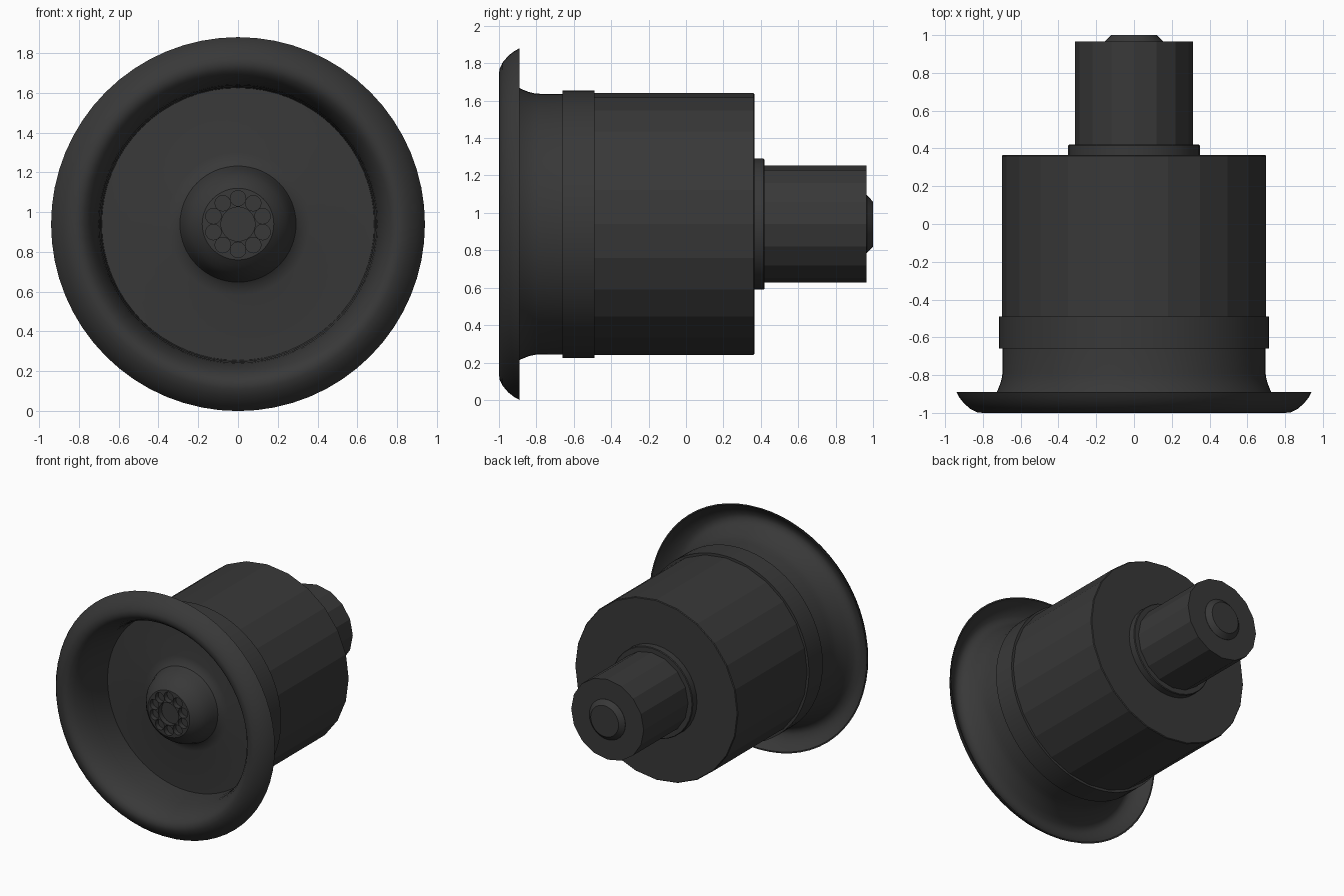
import bpy, bmesh, math
from mathutils import Vector

AXIS_Z = 0.94  # height of the shared axis, which runs along y

cube = bpy.data.objects.get("Cube")
if cube:
    bpy.data.objects.remove(cube, do_unlink=True)

rubber = bpy.data.materials.new("dark_rubber")
rubber.use_nodes = True
rubber.diffuse_color = (0.04, 0.04, 0.04, 1)
shader = rubber.node_tree.nodes["Principled BSDF"]
shader.inputs["Base Color"].default_value = rubber.diffuse_color
shader.inputs["Roughness"].default_value = 0.6


def select_only(obj):
    bpy.ops.object.select_all(action="DESELECT")
    obj.select_set(True)
    bpy.context.view_layer.objects.active = obj


def lathe(name, profile, sides, closed=False, smooth=None):
    """Turn (radius, y) points about the y axis."""
    bm = bmesh.new()
    verts = [bm.verts.new((r, y, 0)) for r, y in profile]
    edges = [bm.edges.new(pair) for pair in zip(verts, verts[1:])]
    if closed:
        edges.append(bm.edges.new((verts[-1], verts[0])))
    bmesh.ops.spin(bm, geom=verts + edges, cent=(0, 0, 0), axis=(0, 1, 0),
                   angle=math.tau, steps=sides, use_duplicate=False)
    bmesh.ops.remove_doubles(bm, verts=bm.verts, dist=0.0005)
    bmesh.ops.recalc_face_normals(bm, faces=bm.faces)
    mesh = bpy.data.meshes.new(name)
    bm.to_mesh(mesh)
    bm.free()
    mesh.materials.append(rubber)
    obj = bpy.data.objects.new(name, mesh)
    obj.location.z = AXIS_Z
    bpy.context.collection.objects.link(obj)
    if smooth:
        select_only(obj)
        bpy.ops.object.shade_smooth_by_angle(angle=math.radians(smooth))
    return obj


# Thin flared bell with a rolled lip
lathe("bell", [
    (0.685, -0.52), (0.685, -0.63), (0.69, -0.74), (0.703, -0.84),
    (0.72, -0.90), (0.742, -0.95), (0.77, -0.985), (0.80, -1.0),
    (0.83, -0.997), (0.865, -0.98), (0.90, -0.95), (0.925, -0.918),
    (0.94, -0.89), (0.93, -0.89), (0.905, -0.925), (0.87, -0.957),
    (0.83, -0.977), (0.80, -0.978), (0.77, -0.96), (0.745, -0.925),
    (0.722, -0.88), (0.706, -0.84), (0.697, -0.80), (0.695, -0.52),
], 64, closed=True, smooth=40)

# Clamp band around the joint
lathe("clamp_band", [(0.69, -0.66), (0.715, -0.66), (0.715, -0.49),
                     (0.69, -0.49)], 64, closed=True, smooth=40)

# Faceted housing
lathe("housing", [(0, -0.50), (0.70, -0.50), (0.70, 0.36),
                  (0.695, 0.365), (0, 0.365)], 24)

# Rear collar, plug and end button
lathe("rear_collar", [(0, 0.35), (0.35, 0.35), (0.35, 0.415),
                      (0.345, 0.42), (0, 0.42)], 32, smooth=30)
lathe("rear_plug", [(0, 0.40), (0.312, 0.40), (0.312, 0.965),
                    (0, 0.965)], 16)
lathe("end_button", [(0, 0.95), (0.155, 0.95), (0.155, 0.967),
                     (0.12, 1.0), (0, 1.0)], 32, smooth=25)

# Front disc with a raised dome
dome = lathe("front_disc", [
    (0, -0.57), (0.685, -0.57), (0.685, -0.625), (0.36, -0.637),
    (0.32, -0.645), (0.292, -0.665), (0.28, -0.70), (0.265, -0.75),
    (0.24, -0.79), (0.21, -0.825), (0.18, -0.85), (0, -0.86),
], 64)

# Central recess and the ring of ten small holes
bm = bmesh.new()
holes = [(0, 0, 0.086)]
for i in range(10):
    a = math.tau * i / 10
    holes.append((0.13 * math.sin(a), 0.13 * math.cos(a), 0.039))
for x, z, radius in holes:
    made = bmesh.ops.create_cone(bm, cap_ends=True, segments=24,
                                 radius1=radius, radius2=radius, depth=0.15)
    for v in made["verts"]:
        v.co = Vector((v.co.x + x, v.co.z - 0.89, v.co.y + z))
bmesh.ops.recalc_face_normals(bm, faces=bm.faces)
mesh = bpy.data.meshes.new("hole_cutter")
bm.to_mesh(mesh)
bm.free()
mesh.materials.append(rubber)
cutter = bpy.data.objects.new("hole_cutter", mesh)
cutter.location.z = AXIS_Z
cutter.hide_render = True
bpy.context.collection.objects.link(cutter)

select_only(dome)
cut = dome.modifiers.new("holes", "BOOLEAN")
cut.operation = "DIFFERENCE"
cut.solver = "EXACT"
cut.object = cutter
bpy.ops.object.modifier_apply(modifier=cut.name)
bpy.ops.object.shade_smooth_by_angle(angle=math.radians(35))
bpy.data.objects.remove(cutter, do_unlink=True)
